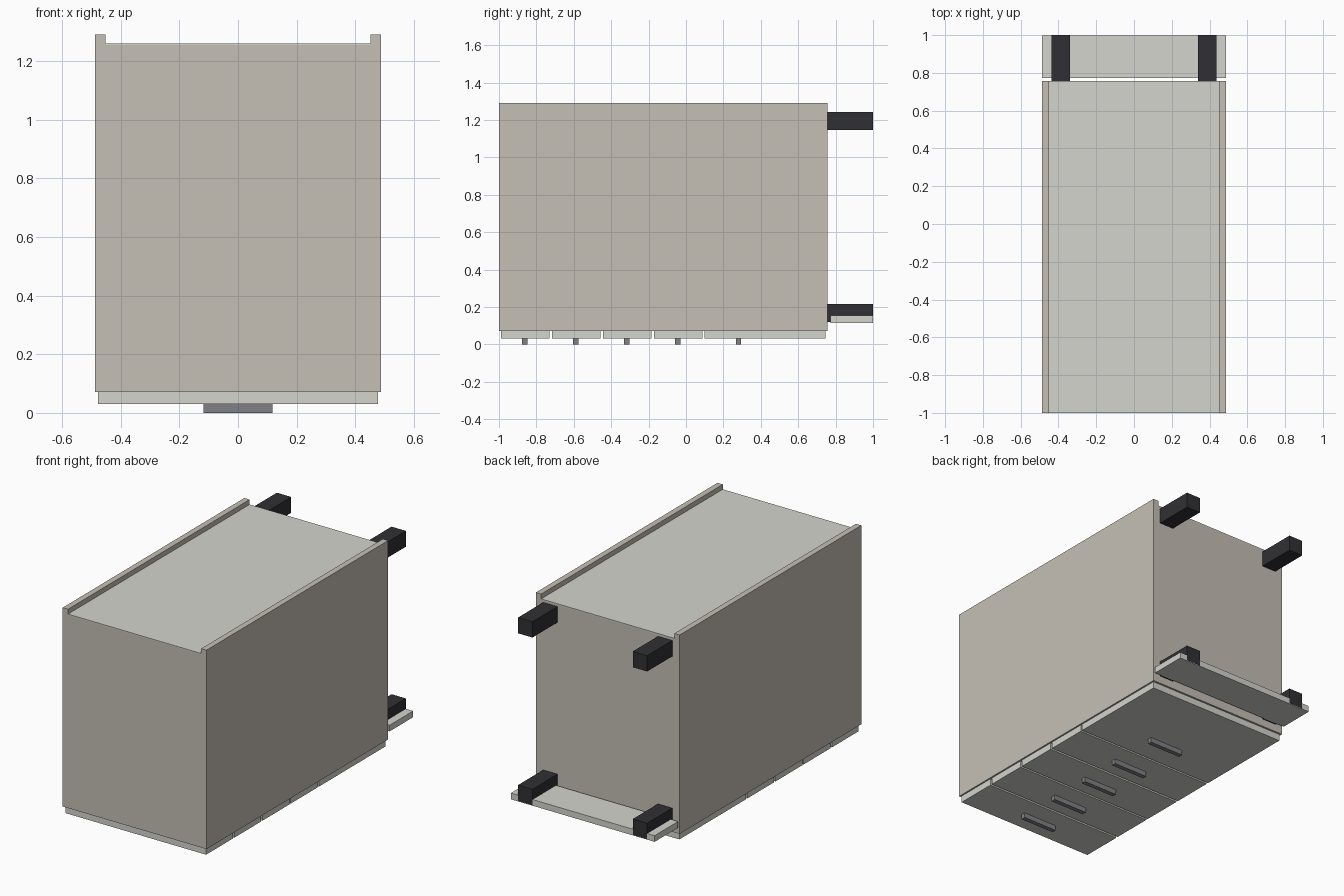
import bpy
import bmesh

if "Cube" in bpy.data.objects:
    bpy.data.objects.remove(bpy.data.objects["Cube"])


def material(name, rgb):
    m = bpy.data.materials.new(name)
    m.diffuse_color = (*rgb, 1)
    m.use_nodes = True
    m.node_tree.nodes["Principled BSDF"].inputs["Base Color"].default_value = m.diffuse_color
    return m


BEIGE = material("beige_board", (0.56, 0.52, 0.46))
PALE = material("pale_board", (0.66, 0.66, 0.62))
DARK = material("dark_feet", (0.03, 0.03, 0.035))
METAL = material("grey_handle", (0.22, 0.22, 0.24))


def box(name, x, y, z, mat):
    """Box from (min, max) ranges on each axis."""
    bm = bmesh.new()
    bmesh.ops.create_cube(bm, size=1)
    lo, hi = zip(x, y, z)
    for v in bm.verts:
        v.co = [a if c < 0 else b for a, b, c in zip(lo, hi, v.co)]
    me = bpy.data.meshes.new(name)
    bm.to_mesh(me)
    bm.free()
    me.materials.append(mat)
    ob = bpy.data.objects.new(name, me)
    bpy.context.collection.objects.link(ob)
    return ob


# Carcass: the cabinet lies on its front, with its feet towards +y
W, T = 0.487, 0.036
Y0, Y1, Z0, Z1 = -1.0, 0.757, 0.072, 1.29
for side, s in (("left", -1), ("right", 1)):
    box(side + "_side_panel", sorted((s * W, s * (W - T))), (Y0, Y1), (Z0, Z1), BEIGE)
inner = (-W + T, W - T)
box("top_panel", inner, (Y0, Y0 + T), (Z0, 1.254), BEIGE)
box("bottom_panel", inner, (Y1 - T, Y1), (Z0, 1.254), BEIGE)
box("back_panel", inner, (Y0, Y1), (1.254, 1.26), PALE)

# Drawer fronts with bar handles
fronts = [(-0.99, -0.73), (-0.717, -0.457), (-0.445, -0.185), (-0.172, 0.088), (0.1, 0.745)]
handles = [-0.862, -0.59, -0.317, -0.044, 0.281]
for i, (span, hy) in enumerate(zip(fronts, handles), 1):
    box(f"drawer_front_{i}", (-0.477, 0.477), span, (0.031, Z0), PALE)
    box(f"drawer_handle_{i}", (-0.118, 0.118), (hy - 0.014, hy + 0.014), (0, 0.031), METAL)

# Feet and plinth board
for side, s in (("left", -1), ("right", 1)):
    for end, z in (("front", 0.12), ("back", 1.146)):
        box(f"{end}_{side}_foot", sorted((s * 0.34, s * 0.437)), (Y1, 1.0), (z, z + 0.097), DARK)
box("plinth", (-W, W), (0.772, 0.999), (0.116, 0.154), PALE)
